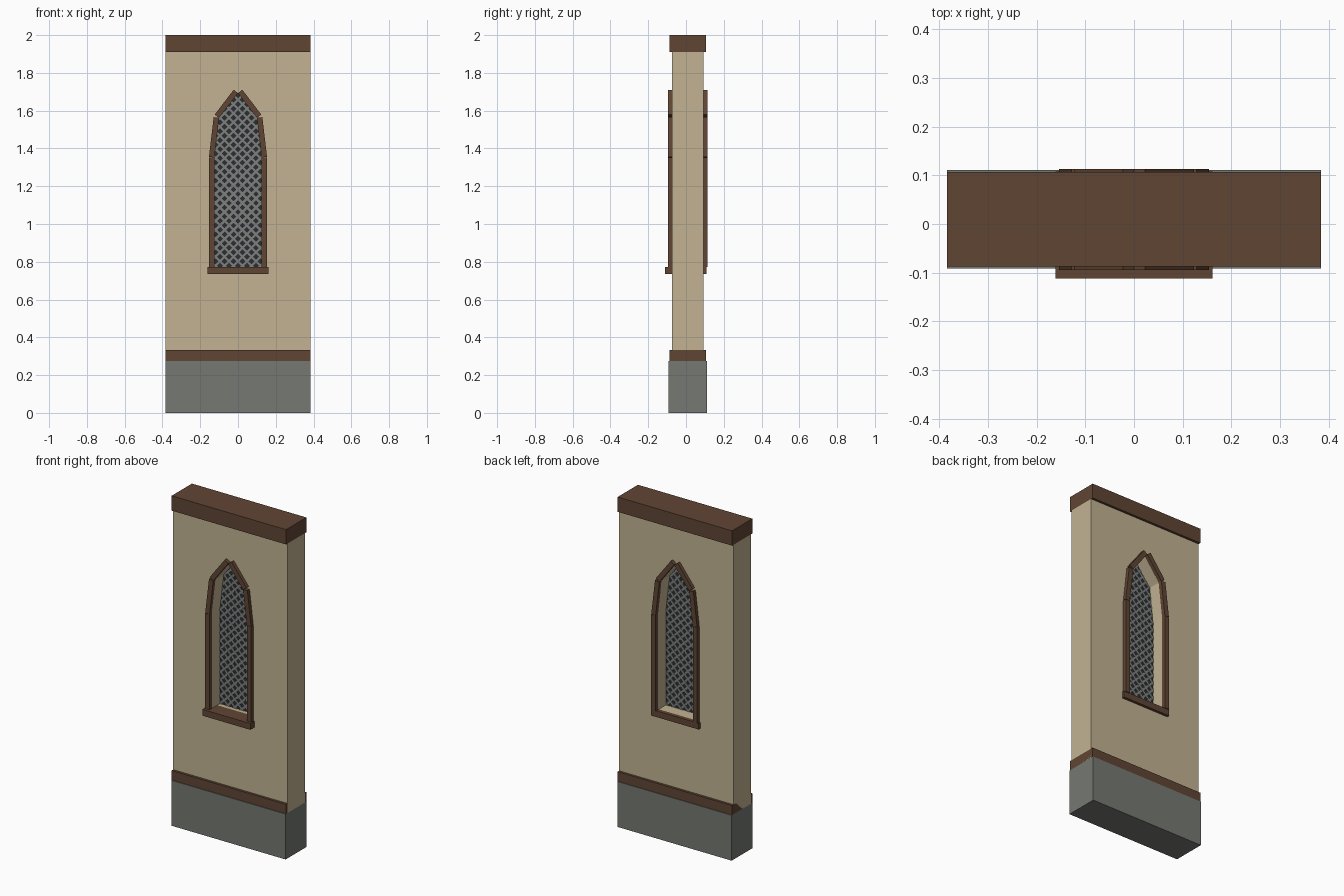
import bpy, bmesh, math
from mathutils import Vector

if "Cube" in bpy.data.objects:
    bpy.data.objects.remove(bpy.data.objects["Cube"])

def material(name, rgb):
    m = bpy.data.materials.new(name)
    m.diffuse_color = (*rgb, 1)
    m.use_nodes = True
    m.node_tree.nodes["Principled BSDF"].inputs["Base Color"].default_value = m.diffuse_color
    return m

PLASTER = material("cream plaster", (0.54, 0.45, 0.29))
STONE = material("grey stone", (0.178, 0.188, 0.168))
WOOD = material("brown wood", (0.117, 0.06, 0.034))
GLASS = material("dark glass", (0.025, 0.027, 0.028))
LEAD = material("grey lead", (0.21, 0.22, 0.22))

CY = 0.0095       # middle of the wall thickness
WALL = 0.0825     # half thickness of the wall
# right half of the pointed opening, bottom to apex
HALF = [(0.125, 0.772), (0.125, 1.352), (0.10, 1.562), (0, 1.693)]
OPENING = HALF + [(-x, z) for x, z in HALF[-2::-1]]

def finish(name, bm, mat):
    bmesh.ops.recalc_face_normals(bm, faces=bm.faces)
    me = bpy.data.meshes.new(name)
    bm.to_mesh(me)
    bm.free()
    me.materials.append(mat)
    ob = bpy.data.objects.new(name, me)
    bpy.context.collection.objects.link(ob)
    return ob

def add_prism(bm, pts, y0, y1):
    """Extrude an xz outline from y0 to y1."""
    a = [bm.verts.new((x, y0, z)) for x, z in pts]
    b = [bm.verts.new((x, y1, z)) for x, z in pts]
    bm.faces.new(a)
    bm.faces.new(b[::-1])
    for i in range(len(pts)):
        j = (i + 1) % len(pts)
        bm.faces.new((a[i], b[i], b[j], a[j]))

def box(name, x, y0, y1, z0, z1, mat):
    bm = bmesh.new()
    add_prism(bm, [(-x, z0), (x, z0), (x, z1), (-x, z1)], y0, y1)
    return finish(name, bm, mat)

# base, rails and sills
box("stone_base", 0.384, CY - 0.101, CY + 0.101, 0, 0.275, STONE)
box("lower_rail", 0.384, CY - 0.097, CY + 0.097, 0.275, 0.333, WOOD)
box("top_beam", 0.384, CY - 0.097, CY + 0.097, 1.91, 2.0, WOOD)
box("front_sill", 0.161, -0.112, CY - 0.03, 0.735, 0.773, WOOD)
box("back_sill", 0.161, CY + 0.075, 0.108, 0.735, 0.773, WOOD)

# wall with the pointed opening
bm = bmesh.new()
for loop in ([(-0.384, 0.275), (0.384, 0.275), (0.384, 1.91), (-0.384, 1.91)], OPENING):
    vs = [bm.verts.new((x, CY - WALL, z)) for x, z in loop]
    for i in range(len(vs)):
        bm.edges.new((vs[i], vs[(i + 1) % len(vs)]))
bmesh.ops.triangle_fill(bm, edges=bm.edges[:], use_beauty=True)
ext = bmesh.ops.extrude_face_region(bm, geom=bm.faces[:], use_keep_orig=True)
bmesh.ops.translate(bm, vec=(0, 2 * WALL, 0),
                    verts=[g for g in ext["geom"] if isinstance(g, bmesh.types.BMVert)])
finish("plaster_wall", bm, PLASTER)

# straight frame strips along each edge of the opening, on both faces
for name, y0, y1 in (("front_frame", CY - 0.104, CY - WALL + 0.002),
                     ("back_frame", CY + WALL - 0.002, CY + 0.104)):
    bm = bmesh.new()
    for s in (1, -1):
        for (x0, z0), (x1, z1) in zip(HALF, HALF[1:]):
            d = Vector((x1 - x0, z1 - z0)).normalized()
            ox, oz = d.y * 0.029, -d.x * 0.029
            pts = [(x0, z0), (x0 + ox, z0 + oz), (x1 + ox, z1 + oz), (x1, z1)]
            add_prism(bm, [(s * x, z) for x, z in pts], y0, y1)
    finish(name, bm, WOOD)

# glass pane
bm = bmesh.new()
add_prism(bm, OPENING, CY - 0.003, CY + 0.003)
finish("window_pane", bm, GLASS)

# diagonal lattice, trimmed to the opening
bm = bmesh.new()
PITCH, W = 0.0475, 0.0085
for s, t in ((1, 0.006), (-1, 0.0055)):
    for k in range(-14, 15):
        cx, cz = k * PITCH, 1.23
        r = 0.6
        pts = [(cx - s * r - W, cz - r), (cx - s * r + W, cz - r),
               (cx + s * r + W, cz + r), (cx + s * r - W, cz + r)]
        add_prism(bm, pts, CY - t, CY + t)
for (x0, z0), (x1, z1) in zip(OPENING, OPENING[1:] + OPENING[:1]):
    bmesh.ops.bisect_plane(bm, geom=bm.verts[:] + bm.edges[:] + bm.faces[:],
                           plane_co=(x0, 0, z0), plane_no=(z1 - z0, 0, x0 - x1),
                           clear_outer=True)
finish("window_lattice", bm, LEAD)
